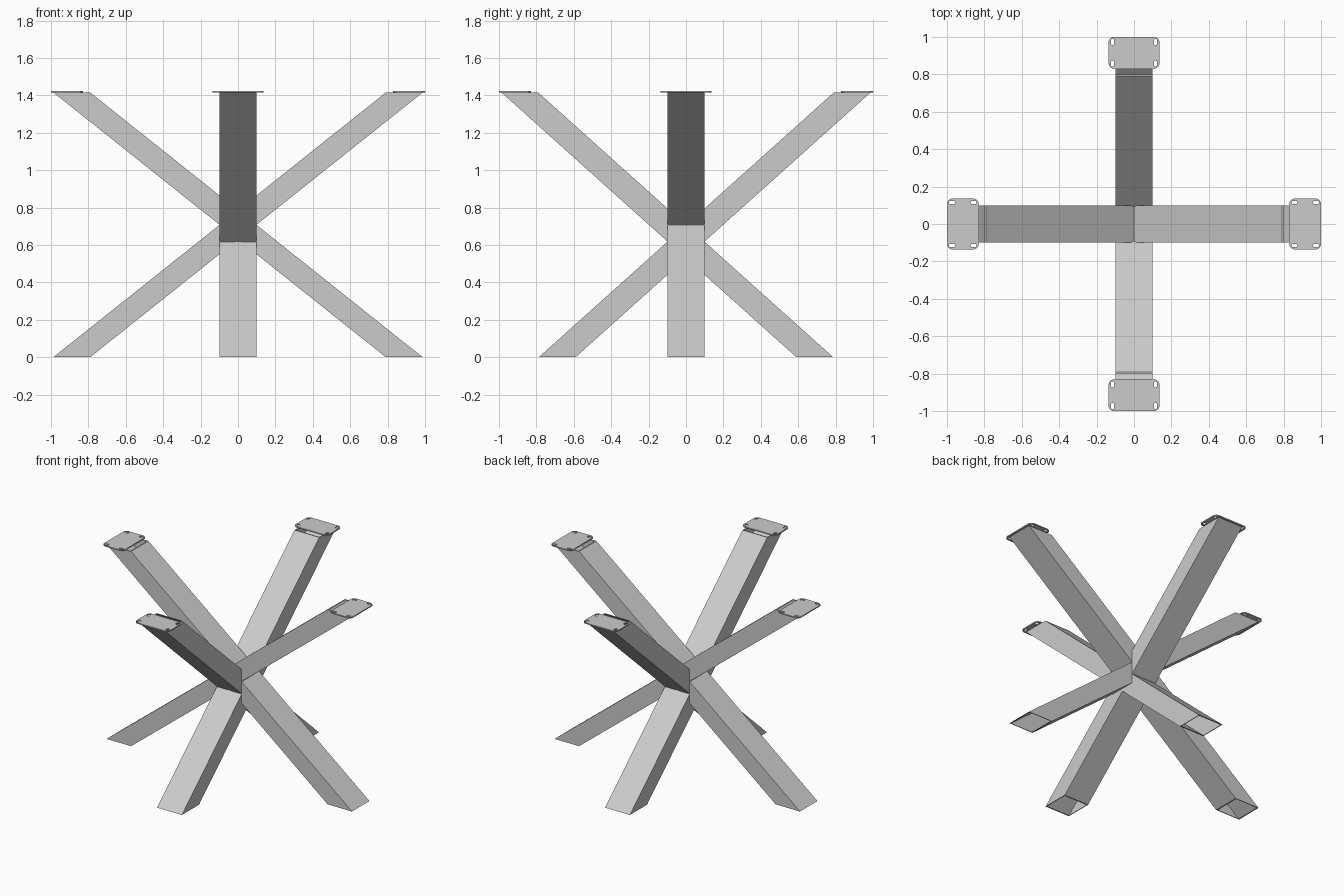
import bpy, bmesh
from math import sin, cos, pi

if "Cube" in bpy.data.objects:
    bpy.data.objects.remove(bpy.data.objects["Cube"])

TOP = 1.415      # height of the tube ends
HALF_W = 0.1     # half width of a tube
WALL = 0.005     # tube wall
PLATE_T = 0.008  # mounting plate thickness


def tube(name, top, bottom, angle):
    """Open-ended rectangular tube, cut level at both ends."""
    bm = bmesh.new()

    def ring(x0, x1, z, inset):
        a, b, w = x0 + inset * 1.6, x1 - inset * 1.6, HALF_W - inset
        return [bm.verts.new(p) for p in
                ((a, -w, z), (b, -w, z), (b, w, z), (a, w, z))]

    # outside up, inside down, closed round so the rims are filled
    rings = [ring(*bottom, 0, 0), ring(*top, TOP, 0),
             ring(*top, TOP, WALL), ring(*bottom, 0, WALL)]
    for r in range(4):
        lo, hi = rings[r], rings[(r + 1) % 4]
        for i in range(4):
            j = (i + 1) % 4
            bm.faces.new((lo[i], lo[j], hi[j], hi[i]))
    bmesh.ops.recalc_face_normals(bm, faces=bm.faces)
    mesh = bpy.data.meshes.new(name)
    bm.to_mesh(mesh)
    bm.free()
    ob = bpy.data.objects.new(name, mesh)
    ob.rotation_euler.z = angle
    bpy.context.collection.objects.link(ob)


def rounded(cx, cy, w, h, r, n=6):
    """Rounded rectangle outline; also used for slots."""
    pts = []
    for q, (sx, sy) in enumerate(((1, 1), (-1, 1), (-1, -1), (1, -1))):
        for k in range(n + 1):
            a = (q + k / n) * pi / 2
            pts.append((cx + sx * (w / 2 - r) + r * cos(a),
                        cy + sy * (h / 2 - r) + r * sin(a)))
    return pts


def plate(name, angle):
    """Rounded mounting plate with four slotted holes."""
    curve = bpy.data.curves.new(name, 'CURVE')
    curve.dimensions = '2D'
    curve.fill_mode = 'BOTH'
    curve.extrude = PLATE_T / 2
    cx = 0.915
    outlines = [rounded(cx, 0, 0.17, 0.272, 0.03)]
    for sx in (-1, 1):
        for sy in (-1, 1):
            outlines.append(rounded(cx + sx * 0.058, sy * 0.115,
                                    0.032, 0.018, 0.0085))
    for pts in outlines:
        sp = curve.splines.new('POLY')
        sp.points.add(len(pts) - 1)
        for p, (x, y) in zip(sp.points, pts):
            p.co = (x, y, 0, 1)
        sp.use_cyclic_u = True
    tmp = bpy.data.objects.new(name + "_outline", curve)
    bpy.context.collection.objects.link(tmp)
    dg = bpy.context.evaluated_depsgraph_get()
    mesh = bpy.data.meshes.new_from_object(tmp.evaluated_get(dg))
    bpy.data.objects.remove(tmp)
    for f in mesh.polygons:
        f.use_smooth = False
    ob = bpy.data.objects.new(name, mesh)
    ob.location.z = TOP + PLATE_T / 2
    ob.rotation_euler.z = angle
    bpy.context.collection.objects.link(ob)


# Crossing tubes and their plates: the wide pair runs along x,
# the pair along y has its feet closer in
sides = (("right", 0, -0.79), ("back", pi / 2, -0.59),
         ("left", pi, -0.79), ("front", -pi / 2, -0.59))
for side, ang, foot in sides:
    tube(side + "_leg_tube", (0.79, 0.987), (foot - 0.197, foot), ang)
    plate(side + "_mounting_plate", ang)
